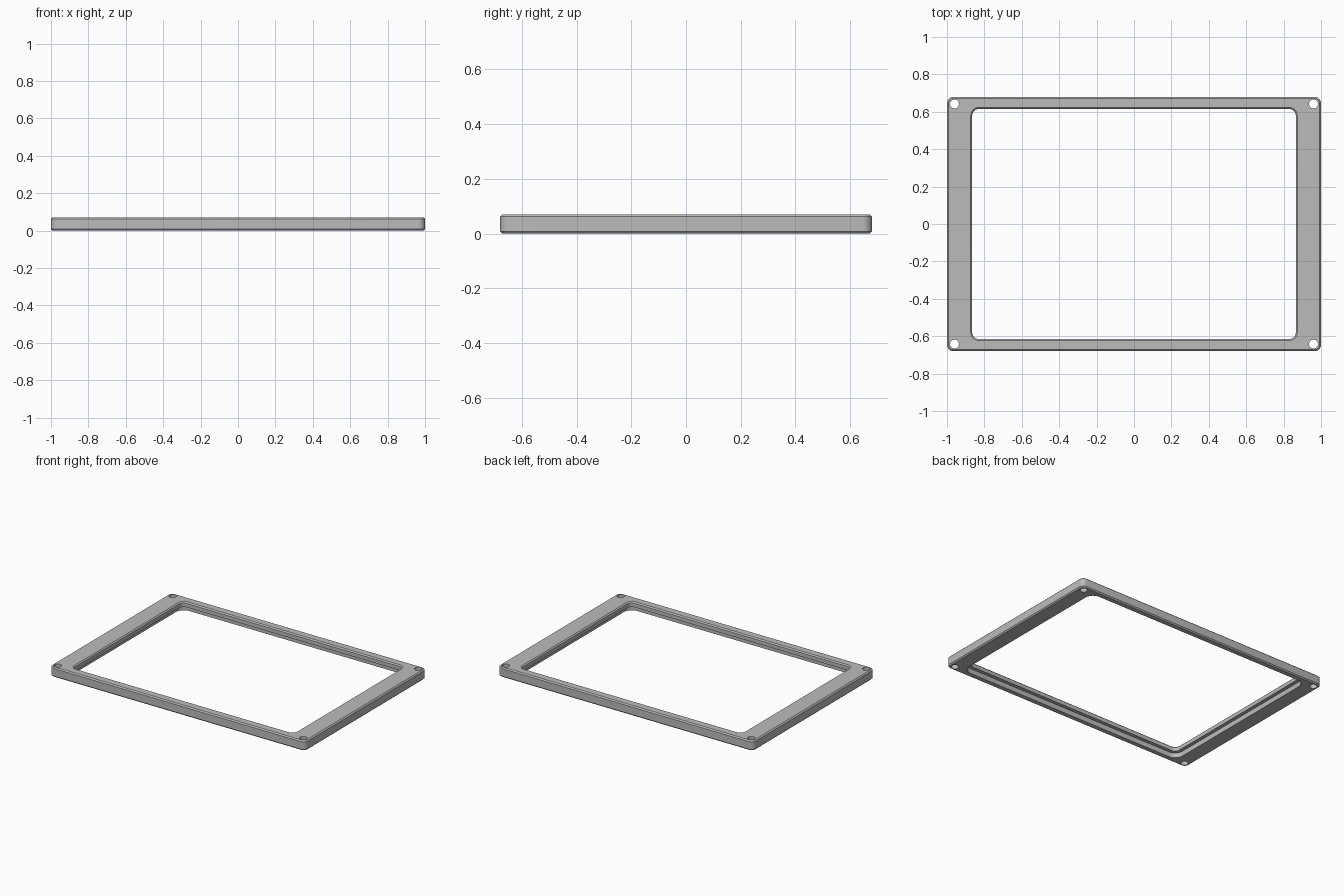
import bpy, bmesh, math

cube = bpy.data.objects.get("Cube")
if cube:
    bpy.data.objects.remove(cube, do_unlink=True)

HX, HY, H = 1.0, 0.68, 0.07      # outer half sizes and height
WX, WY = 0.865, 0.615            # window half sizes
C = 0.008                        # edge chamfer
REBATE, LEDGE = 0.025, 0.035     # panel seat on the underside
SEG = 6                          # segments per rounded corner

grey = bpy.data.materials.new("mid grey")
grey.use_nodes = True
grey.diffuse_color = (0.5, 0.5, 0.5, 1)
grey.node_tree.nodes["Principled BSDF"].inputs["Base Color"].default_value = (0.5, 0.5, 0.5, 1)


def rounded_loop(bm, hx, hy, r, z):
    """Ring of vertices around a rounded rectangle."""
    verts = []
    for q, (sx, sy) in enumerate(((1, 1), (-1, 1), (-1, -1), (1, -1))):
        for i in range(SEG + 1):
            a = (q + i / SEG) * math.pi / 2
            verts.append(bm.verts.new((sx * (hx - r) + r * math.cos(a),
                                       sy * (hy - r) + r * math.sin(a), z)))
    return verts


def make_object(name, bm):
    bmesh.ops.recalc_face_normals(bm, faces=bm.faces[:])
    mesh = bpy.data.meshes.new(name)
    bm.to_mesh(mesh)
    bm.free()
    mesh.materials.append(grey)
    ob = bpy.data.objects.new(name, mesh)
    bpy.context.collection.objects.link(ob)
    return ob


# Frame: closed cross-section swept around the rectangle
def outer(inset, z):
    return HX - inset, HY - inset, 0.035 - inset, z


def inner(grow, z):
    return WX + grow, WY + grow, 0.035 + grow, z


section = [
    outer(C, 0), outer(0, C), outer(0, H - C), outer(C, H),
    inner(C, H), inner(0, H - C), inner(0, LEDGE),
    inner(REBATE, LEDGE), inner(REBATE, 0),
]
bm = bmesh.new()
loops = [rounded_loop(bm, *s) for s in section]
for a, b in zip(loops, loops[1:] + loops[:1]):
    n = len(a)
    for i in range(n):
        j = (i + 1) % n
        bm.faces.new((a[i], a[j], b[j], b[i]))
frame = make_object("frame", bm)

# Corner screw holes, cut straight through
bm = bmesh.new()
for sx in (-1, 1):
    for sy in (-1, 1):
        new = bmesh.ops.create_cone(bm, cap_ends=True, segments=32,
                                    radius1=0.024, radius2=0.024, depth=0.3)
        bmesh.ops.translate(bm, verts=new["verts"], vec=(sx * 0.96, sy * 0.642, 0))
cutter = make_object("hole_cutter", bm)
cutter.hide_render = True
cut = frame.modifiers.new("screw_holes", 'BOOLEAN')
cut.operation, cut.solver, cut.object = 'DIFFERENCE', 'EXACT', cutter

# Bake the cut and discard the cutter
graph = bpy.context.evaluated_depsgraph_get()
baked = bpy.data.meshes.new_from_object(frame.evaluated_get(graph))
frame.modifiers.clear()
frame.data = baked
bpy.data.objects.remove(cutter, do_unlink=True)

# Smooth rounded corners and holes, keep chamfers crisp
bpy.ops.object.select_all(action='DESELECT')
frame.select_set(True)
bpy.context.view_layer.objects.active = frame
bpy.ops.object.shade_smooth_by_angle(angle=math.radians(30))
